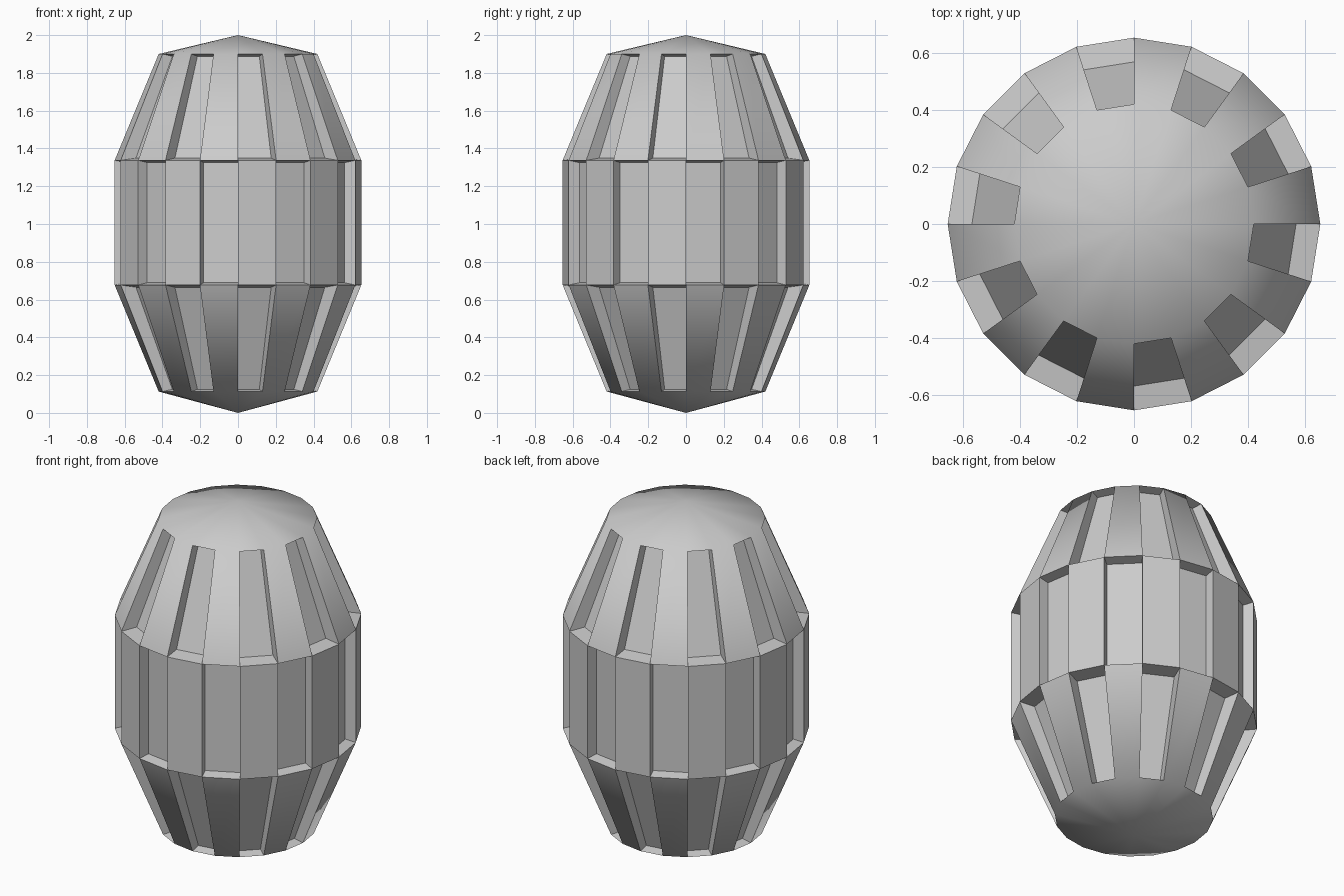
import bpy, bmesh, math

if "Cube" in bpy.data.objects:
    bpy.data.objects.remove(bpy.data.objects["Cube"])

SIDES = 20
RINGS = [(0.42, 0.113), (0.653, 0.677), (0.653, 1.337), (0.42, 1.9)]  # radius, height
RECESS_SCALE = [0.87, 0.91, 0.87]   # how far each band's panels sink toward the axis
LIP = 0.012                         # slope of the recess top and bottom walls

bm = bmesh.new()


def point(k, r, z):
    a = 2 * math.pi * k / SIDES
    return bm.verts.new((r * math.cos(a), r * math.sin(a), z))


def face(verts, smooth=False):
    bm.faces.new(verts).smooth = smooth


rings = [[point(k, r, z) for k in range(SIDES)] for r, z in RINGS]
bottom = bm.verts.new((0, 0, 0))
top = bm.verts.new((0, 0, 2))

for k in range(SIDES):
    n = (k + 1) % SIDES
    # shallow smooth end cones
    face((bottom, rings[0][n], rings[0][k]), True)
    face((top, rings[3][k], rings[3][n]), True)
    # three bands with solid and sunken panels in a checker pattern
    for b in range(3):
        outer = [rings[b][k], rings[b][n], rings[b + 1][n], rings[b + 1][k]]
        if (k + b) % 2 == 0:
            face(outer, b != 1)
            continue
        s = RECESS_SCALE[b]
        (r0, z0), (r1, z1) = RINGS[b], RINGS[b + 1]
        inner = [point(k, r0 * s, z0 + LIP), point(n, r0 * s, z0 + LIP),
                 point(n, r1 * s, z1 - LIP), point(k, r1 * s, z1 - LIP)]
        face(inner)
        for i in range(4):
            j = (i + 1) % 4
            face((outer[i], outer[j], inner[j], inner[i]))

mesh = bpy.data.meshes.new("panelled_barrel")
bm.normal_update()
bm.to_mesh(mesh)
bm.free()
obj = bpy.data.objects.new("panelled_barrel", mesh)
bpy.context.collection.objects.link(obj)
